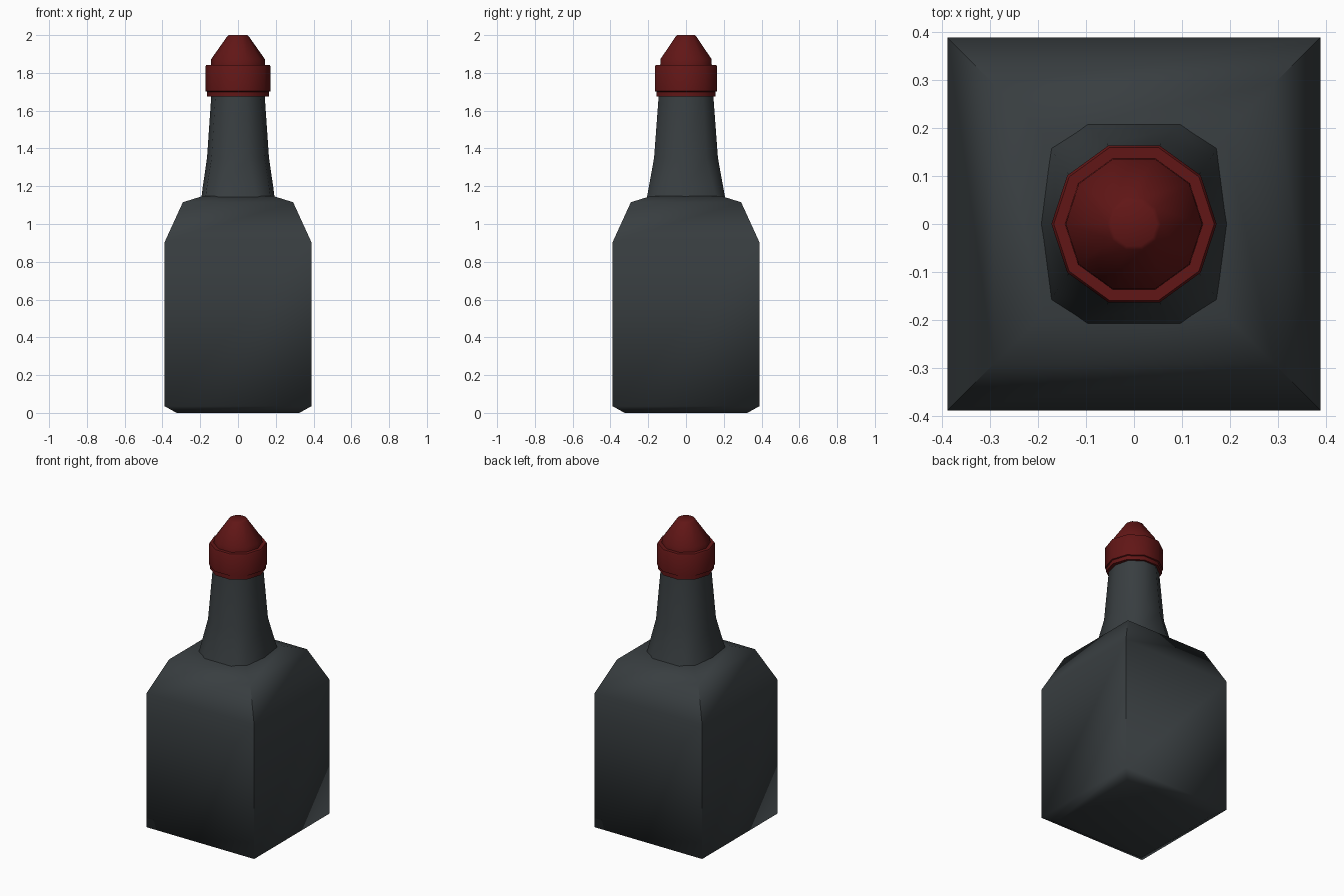
import bpy, bmesh, math

if "Cube" in bpy.data.objects:
    bpy.data.objects.remove(bpy.data.objects["Cube"])


def material(name, color):
    m = bpy.data.materials.new(name)
    m.diffuse_color = color
    m.use_nodes = True
    m.node_tree.nodes["Principled BSDF"].inputs["Base Color"].default_value = m.diffuse_color
    return m


def loft(name, rings, mat, angle):
    """Skin a stack of equal-length rings of points and cap both ends."""
    bm = bmesh.new()
    loops = [[bm.verts.new(p) for p in ring] for ring in rings]
    n = len(loops[0])
    for a, b in zip(loops, loops[1:]):
        for i in range(n):
            j = (i + 1) % n
            bm.faces.new((a[i], a[j], b[j], b[i]))
    bm.faces.new(loops[0][::-1])
    bm.faces.new(loops[-1])
    bmesh.ops.recalc_face_normals(bm, faces=bm.faces)
    me = bpy.data.meshes.new(name)
    bm.to_mesh(me)
    bm.free()
    ob = bpy.data.objects.new(name, me)
    bpy.context.collection.objects.link(ob)
    me.materials.append(mat)
    bpy.ops.object.select_all(action='DESELECT')
    ob.select_set(True)
    bpy.context.view_layer.objects.active = ob
    bpy.ops.object.shade_smooth_by_angle(angle=math.radians(angle))
    return ob


def square(h, z):
    return [(-h, -h, z), (h, -h, z), (h, h, z), (-h, h, z)]


def decagon(r, z):
    return [(r * math.cos(i * math.pi / 5), r * math.sin(i * math.pi / 5), z)
            for i in range(10)]


def neck_ring(z, side, corner, front):
    """Ten-sided ring mirrored from one quarter."""
    quarter = [(side, 0), corner, front]
    half = quarter + [(-x, y) for x, y in quarter[::-1]]
    lower = [(x, -y) for x, y in half[1:-1]][::-1]
    return [(x, y, z) for x, y in half + lower]


glass = material("dark_glass", (0.04, 0.048, 0.052, 1))
red = material("red_cap", (0.12, 0.008, 0.008, 1))

# square body with chamfered base and sloped shoulders
loft("body", [square(h, z) for h, z in (
    (0.325, 0), (0.388, 0.035), (0.388, 0.905), (0.292, 1.115), (0.19, 1.147))],
    glass, 62)

# neck, squarish at the base and round at the top
loft("neck", [
    neck_ring(1.13, 0.195, (0.174, 0.162), (0.10, 0.209)),
    neck_ring(1.20, 0.186, (0.164, 0.143), (0.083, 0.196)),
    neck_ring(1.35, 0.164, (0.140, 0.108), (0.057, 0.169)),
    neck_ring(1.70, 0.140, (0.118, 0.088), (0.045, 0.143))], glass, 62)

# cap band with a slightly narrower lower rim
loft("cap_band", [decagon(r, z) for r, z in (
    (0.165, 1.675), (0.165, 1.70), (0.172, 1.703), (0.172, 1.835), (0.167, 1.843))],
    red, 40)

# conical cap tip
loft("cap_tip", [decagon(r, z) for r, z in (
    (0.144, 1.83), (0.142, 1.873), (0.056, 1.995), (0.048, 2.0))], red, 60)
